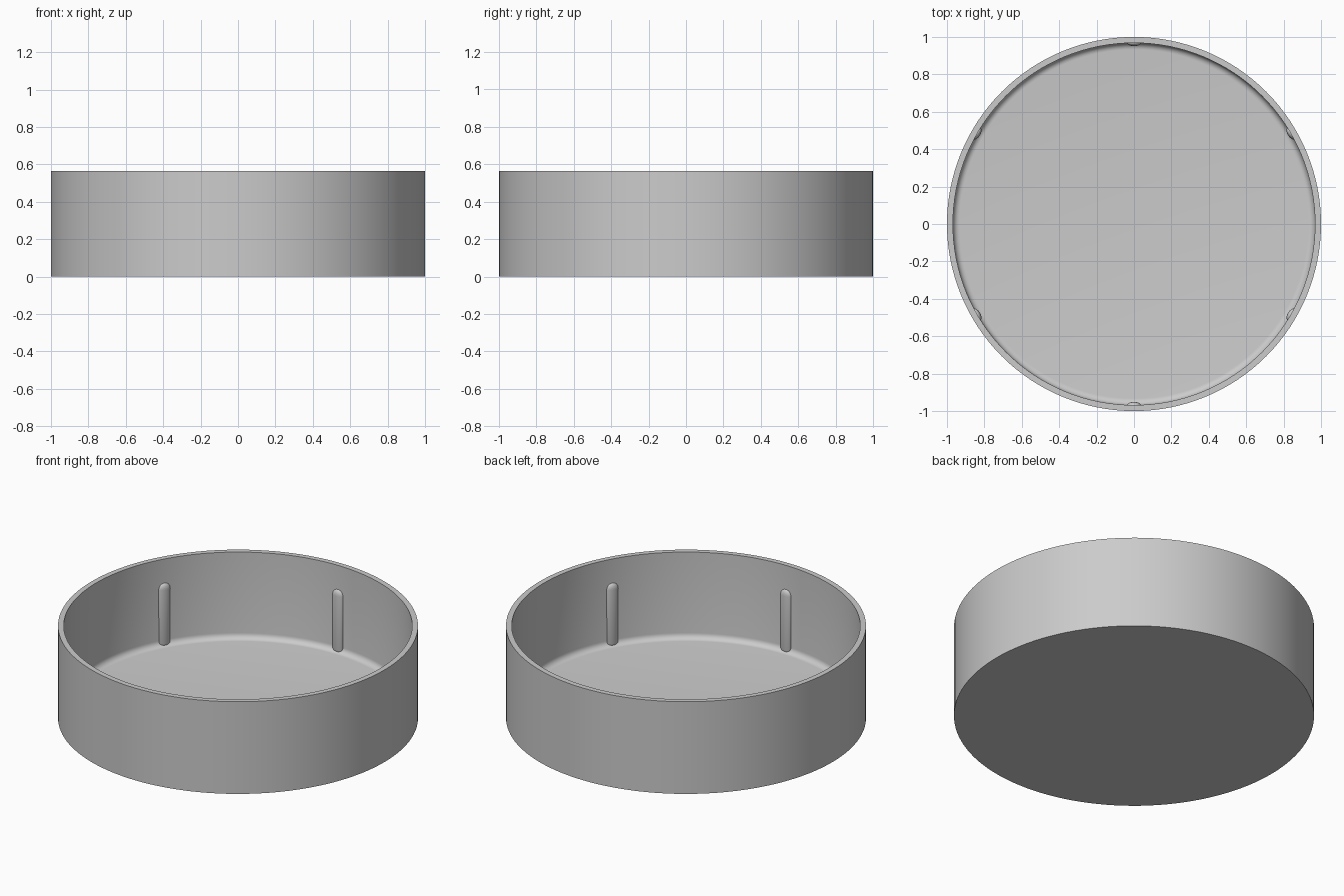
import bpy, bmesh, math
from mathutils import Matrix, Vector

if "Cube" in bpy.data.objects:
    bpy.data.objects.remove(bpy.data.objects["Cube"])

HEIGHT, OUTER, INNER, FLOOR, FILLET = 0.565, 1.0, 0.968, 0.035, 0.035

grey = bpy.data.materials.new("light grey")
grey.diffuse_color = (0.6, 0.6, 0.6, 1)
grey.use_nodes = True
grey.node_tree.nodes["Principled BSDF"].inputs["Base Color"].default_value = grey.diffuse_color


def finish(name, bm):
    bmesh.ops.recalc_face_normals(bm, faces=bm.faces)
    mesh = bpy.data.meshes.new(name)
    bm.to_mesh(mesh)
    bm.free()
    mesh.materials.append(grey)
    obj = bpy.data.objects.new(name, mesh)
    bpy.context.collection.objects.link(obj)
    bpy.ops.object.select_all(action='DESELECT')
    obj.select_set(True)
    bpy.context.view_layer.objects.active = obj
    bpy.ops.object.shade_smooth_by_angle(angle=math.radians(30))
    return obj


# Round tray: a revolved wall and floor with a small fillet inside
profile = [(0, 0), (OUTER, 0), (OUTER, HEIGHT), (INNER, HEIGHT)]
for i in range(7):
    a = math.radians(15 * i)
    profile.append((INNER - FILLET + FILLET * math.cos(a),
                    FLOOR + FILLET - FILLET * math.sin(a)))
profile.append((0, FLOOR))
bm = bmesh.new()
verts = [bm.verts.new((r, 0, z)) for r, z in profile]
edges = [bm.edges.new(pair) for pair in zip(verts, verts[1:])]
bmesh.ops.spin(bm, geom=verts + edges, cent=(0, 0, 0), axis=(0, 0, 1),
               angle=2 * math.pi, steps=128)
bmesh.ops.remove_doubles(bm, verts=bm.verts, dist=1e-5)
finish("round_tray", bm)

# Six upright ribs with domed tops, sunk halfway into the inner wall
RIB_TOP, DEPTH, HALF_WIDTH = 0.418, 0.019, 0.036
for k in range(6):
    bm = bmesh.new()
    bmesh.ops.create_uvsphere(bm, u_segments=24, v_segments=12, radius=1)
    for v in bm.verts:
        x, y, z = v.co
        low = FLOOR - 0.01
        v.co = Vector((INNER + 0.002 + DEPTH * x, HALF_WIDTH * y,
                       RIB_TOP - HALF_WIDTH * (1 - z) if z > -0.01
                       else low + HALF_WIDTH * (1 + z)))
    bm.transform(Matrix.Rotation(math.radians(30 + 60 * k), 4, 'Z'))
    finish(f"rib_{k + 1}", bm)
